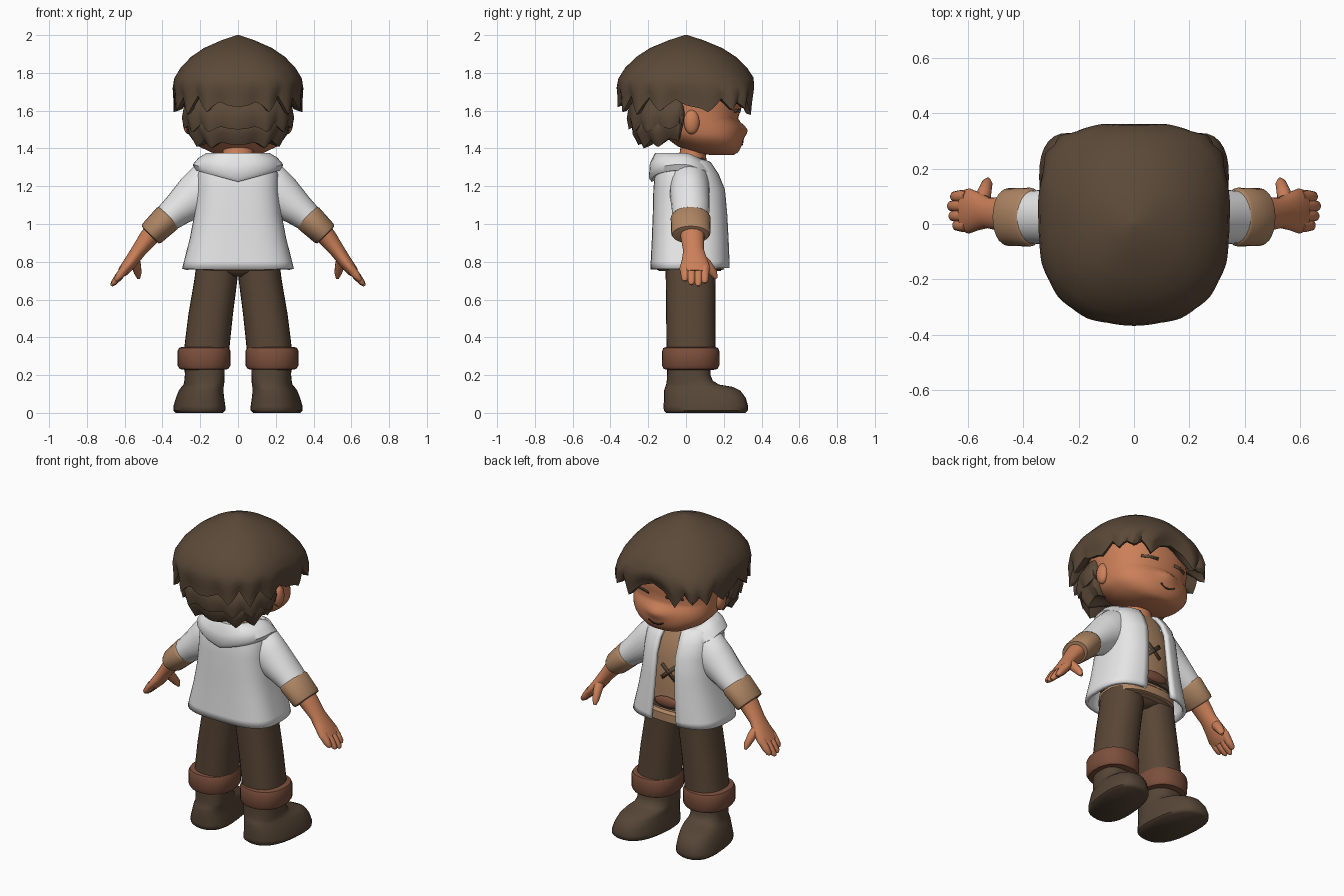
import bpy, bmesh, math
from mathutils import Vector
from mathutils.bvhtree import BVHTree

if "Cube" in bpy.data.objects:
    bpy.data.objects.remove(bpy.data.objects["Cube"])

COLOURS = {
    "dark_brown_hair": (0.105, 0.067, 0.040), "warm_skin": (0.60, 0.215, 0.10),
    "white_cloth": (0.82, 0.82, 0.82), "tan_cloth": (0.42, 0.235, 0.125),
    "red_brown_leather": (0.20, 0.078, 0.045), "brown_trousers": (0.100, 0.062, 0.037),
    "boot_brown": (0.092, 0.060, 0.037), "dark_ink": (0.045, 0.028, 0.018),
}
MATS = {}
for key, rgb in COLOURS.items():
    MATS[key] = bpy.data.materials.new(key)
    MATS[key].diffuse_color = (*rgb, 1)
HAIR, SKIN, WHITE, TAN, LEATHER, TROUSER, BOOT, INK = COLOURS


def spow(v, e):
    return math.copysign(abs(v) ** e, v)


def finish(name, bm, mat, mirror=False, thick=0, angle=45):
    bmesh.ops.recalc_face_normals(bm, faces=bm.faces)
    me = bpy.data.meshes.new(name)
    bm.to_mesh(me)
    bm.free()
    me.materials.append(MATS[mat])
    for f in me.polygons:
        f.use_smooth = True
    me.set_sharp_from_angle(angle=math.radians(angle))
    ob = bpy.data.objects.new(name, me)
    bpy.context.collection.objects.link(ob)
    if thick:
        mod = ob.modifiers.new("thickness", 'SOLIDIFY')
        mod.thickness, mod.offset = thick, 0
    if mirror:
        ob.modifiers.new("mirror", 'MIRROR').use_mirror_merge = False
    return ob


def skin_rows(rows, closed=True, caps=True):
    """Bridge rows of points into a surface."""
    bm = bmesh.new()
    vs = [[bm.verts.new(p) for p in r] for r in rows]
    n = len(rows[0])
    for a, b in zip(vs, vs[1:]):
        for i in range(n if closed else n - 1):
            j = (i + 1) % n
            bm.faces.new((a[i], a[j], b[j], b[i]))
    if caps:
        bm.faces.new(vs[0])
        bm.faces.new(vs[-1])
    return bm


def loft(name, secs, mat, p=2.0, n=24, upright=True, mirror=False, shape=None, angle=45):
    """Sections (x, y, z, depth radius, width radius) along a path."""
    rows = []
    P = [Vector(s[:3]) for s in secs]
    for i, s in enumerate(secs):
        d = Vector((0, 0, 1))
        if not upright:
            d = (P[min(i + 1, len(P) - 1)] - P[max(i - 1, 0)]).normalized()
        u = Vector((0, 1, 0))
        u = (u - d * u.dot(d)).normalized()
        v = u.cross(d)
        row = []
        for k in range(n):
            a = 2 * math.pi * k / n
            q = P[i] + u * s[3] * spow(math.cos(a), 2 / p) + v * s[4] * spow(math.sin(a), 2 / p)
            if shape:
                shape(q)
            row.append(q)
        rows.append(row)
    bm = skin_rows(rows)
    tree = BVHTree.FromBMesh(bm)
    finish(name, bm, mat, mirror, angle=angle)
    return tree


def ball(name, loc, size, mat, mirror=False):
    bm = bmesh.new()
    bmesh.ops.create_uvsphere(bm, u_segments=16, v_segments=10, radius=1)
    bmesh.ops.scale(bm, vec=size, verts=bm.verts)
    bmesh.ops.translate(bm, vec=loc, verts=bm.verts)
    finish(name, bm, mat, mirror)


def wrap(name, secs, mat, gap, p=3.0, n=48, thick=0.022):
    """Open-fronted shell; sections (z, width, back y, front y, front drop, back point)."""
    rows = []
    for z, rx, yb, yf, df, db in secs:
        row = []
        for k in range(n + 1):
            a = gap + (2 * math.pi - 2 * gap) * k / n
            c = math.cos(a)
            side = spow(math.sin(a), 2 / p)
            row.append((rx * side, spow(c, 2 / p) * (yf if c > 0 else -yb),
                        z - df * max(0, c) - (db * (1 - abs(side)) if c < 0 else 0)))
        rows.append(row)
    finish(name, skin_rows(rows, False, False), mat, thick=thick, angle=55)


def hair(name, prof, rx, yb, yf, cy, locks, amp, side_lift=0, pf=2.4, n=120):
    """Lobed cap; profile rows are (scale, z, lock strength)."""
    rows = []
    for s, z, w in prof:
        row = []
        for k in range(n):
            a = 2 * math.pi * k / n
            c, sn = math.cos(a), math.sin(a)
            # squarer at the front fringe, rounder on the crown
            p = 2.1 + ((pf - 2.1) * min(1, w * 1.8) if c > 0 else 0.35) * min(1, s)
            f = (locks * a / (2 * math.pi)) % 1
            zig = (1 - 2 * abs(f - 0.5)) * 2 - 1
            size = 0.8 + 0.3 * math.cos(3 * a) + 0.3 * math.cos(5 * a)
            r = s * (1 + 0.025 * zig * w)
            front = yf * (1 - 0.05 * w)
            row.append((rx * r * spow(sn, 2 / p),
                        cy + r * (front if c > 0 else yb) * spow(c, 2 / p),
                        z - amp * zig * size * w + side_lift * w * max(0, c + 0.45)))
        rows.append(row)
    finish(name, skin_rows(rows), HAIR, angle=50)


def stroke(name, tree, pts, width, mat, mirror=False):
    """Thin painted line laid on a surface, drawn in x and z from the face side."""
    bm = bmesh.new()
    rows = []
    for i, (x, z) in enumerate(pts):
        a, b = Vector(pts[max(i - 1, 0)]), Vector(pts[min(i + 1, len(pts) - 1)])
        d = (b - a).normalized() * width / 2
        row = []
        for s in (1, -1):
            qx, qz = x - d.y * s, z + d.x * s
            hit = tree.ray_cast(Vector((qx, 1, qz)), Vector((0, -1, 0)))[0]
            row.append(bm.verts.new((qx, (hit.y if hit else 0.2) + 0.004, qz)))
        rows.append(row)
    for a, b in zip(rows, rows[1:]):
        bm.faces.new((a[0], a[1], b[1], b[0]))
    finish(name, bm, mat, mirror, thick=0.003)


def nose_bump(q):
    if q.y > 0.1:
        q.y += 0.026 * math.exp(-(q.x / 0.06) ** 2 - ((q.z - 1.495) / 0.035) ** 2)


def turn_out(q):
    q.x += 0.11 * q.y


# Head with soft nose, ears and neck
head = loft("head", [(0, y, z, ry, rx) for z, y, rx, ry in (
    (1.365, .19, .07, .06), (1.378, .165, .14, .11), (1.41, .125, .205, .168),
    (1.44, .108, .235, .192), (1.46, .095, .25, .206), (1.48, .087, .256, .215),
    (1.50, .08, .26, .22), (1.52, .074, .262, .22), (1.54, .067, .265, .216),
    (1.56, .062, .266, .213), (1.62, .05, .27, .245), (1.72, .03, .275, .26),
    (1.82, 0, .24, .24), (1.90, 0, .12, .12))], SKIN, p=2.25, n=64, angle=70, shape=nose_bump)
ball("ear", (.262, .03, 1.54), (.03, .042, .065), SKIN, True)
loft("neck", [(0, .03, 1.28, .085, .10), (0, .035, 1.37, .07, .08),
              (0, .06, 1.46, .08, .085)], SKIN)

# Brows and smile
stroke("eyebrow", head, [(.06, 1.598), (.11, 1.602), (.16, 1.598)], .016, HAIR, True)
stroke("smile", head, [(x, 1.418 + 8 * x * x) for x in (-.05, -.035, -.015, .015, .035, .05)],
       .008, INK)

# Layered hair with pointed locks
hair("top_hair", [(.02, 2.0, 0), (.25, 1.973, 0), (.52, 1.932, 0), (.72, 1.885, 0),
                  (.88, 1.828, 0), (.98, 1.77, .1), (1.0, 1.725, .25), (.98, 1.68, .6),
                  (.97, 1.628, 1), (.9, 1.635, 1), (.74, 1.70, .2)],
     .345, .365, .367, 0, 15, .042, pf=4.2)
hair("middle_back_hair", [(.8, 1.70, 0), (.97, 1.62, .2), (1, 1.56, .6), (.95, 1.505, 1),
                          (.85, 1.52, 1), (.6, 1.56, .2)],
     .295, .27, .06, -.04, 13, .022, .04)
hair("lower_back_hair", [(.8, 1.60, 0), (1, 1.54, .2), (.98, 1.48, .6), (.84, 1.422, 1),
                         (.74, 1.43, 1), (.4, 1.45, .2)],
     .275, .235, .07, -.05, 11, .02, .05)

# Shirt with cross stitch, hem and belt
shirt = loft("shirt", [(0, .02, z, ry, rx) for z, rx, ry in (
    (.75, .20, .165), (.95, .185, .155), (1.15, .175, .15), (1.27, .16, .12),
    (1.35, .11, .075))], TAN, p=2.6, n=32)
loft("shirt_hem", [(0, .02, z, ry, rx) for z, rx, ry in (
    (.755, .20, .165), (.76, .215, .18), (.81, .212, .178), (.825, .195, .16))], TAN, p=2.6, n=32)
loft("belt", [(0, .02, z, ry, rx) for z, rx, ry in (
    (.835, .19, .155), (.84, .205, .172), (.875, .203, .172), (.88, .185, .155))],
     TROUSER, p=2.6, n=32)
ball("belt_knot", (0, .19, .882), (.085, .02, .034), LEATHER)
for side in (-1, 1):
    stroke("cross_stitch", shirt, [(-.048 * side, 1.022), (0, 1.065), (.048 * side, 1.108)],
           .024, HAIR)

# Open jacket and folded hood
wrap("jacket", [(.76, .285, -.178, .222, -.008, 0), (.80, .276, -.176, .222, 0, 0),
                (.92, .245, -.17, .217, 0, 0), (1.05, .22, -.165, .21, 0, 0),
                (1.18, .208, -.162, .198, 0, 0), (1.26, .205, -.155, .165, 0, 0),
                (1.32, .185, -.14, .125, 0, 0), (1.355, .13, -.105, .085, .02, 0)], WHITE, .18)
wrap("hood", [(1.33, .11, -.085, .075, .04, 0), (1.365, .135, -.12, .09, .05, 0),
              (1.37, .165, -.16, .11, .05, 0), (1.345, .205, -.185, .135, .06, .03),
              (1.315, .232, -.19, .152, .06, .07), (1.29, .22, -.18, .155, .05, .06),
              (1.285, .16, -.13, .12, .05, .03)], WHITE, .3, p=2.4, thick=.014)

# Sleeves, rolled cuffs and forearms
tube = dict(upright=False, mirror=True)
loft("sleeve", [(.10, .02, 1.24, .09, .10), (.15, .02, 1.215, .105, .125),
                (.225, .02, 1.15, .105, .117), (.32, .025, 1.075, .1, .088),
                (.40, .025, 1.01, .092, .07)], WHITE, **tube)
loft("sleeve_cuff", [(.362, .025, 1.043, .085, .06), (.366, .025, 1.039, .1, .074),
                     (.375, .025, 1.03, .106, .079), (.455, .025, .952, .104, .071),
                     (.464, .025, .943, .098, .065), (.466, .025, .941, .075, .05)], TAN, **tube)
loft("forearm", [(.42, .03, .99, .066, .056), (.475, .035, .925, .062, .05),
                 (.525, .04, .86, .055, .04), (.56, .045, .81, .068, .036),
                 (.595, .047, .765, .082, .032), (.615, .047, .74, .075, .026)], SKIN, **tube)

# Fingers and thumb
for i, (dy, reach) in enumerate(((-.052, .78), (-.018, 1.0), (.018, 1.08), (.052, .9))):
    x, y, z, t = .597, .047 + dy, .765, reach
    loft("finger_%d" % (i + 1), [(x, y, z, .024, .026), (x + .035 * t, y, z - .045 * t, .023, .022),
         (x + .06 * t, y, z - .075 * t, .018, .015), (x + .068 * t, y, z - .086 * t, .007, .006)],
         SKIN, n=10, **tube)
loft("thumb", [(.55, .07, .825, .03, .028), (.54, .11, .785, .028, .026),
               (.53, .145, .74, .022, .02), (.526, .16, .712, .009, .008)], SKIN, n=12, **tube)

# Trousers with rolled leather cuffs
loft("trouser_seat", [(0, .025, z, ry, rx) for z, rx, ry in (
    (.722, .03, .09), (.745, .14, .125), (.80, .2, .14))], TROUSER, p=2.4)
loft("trouser_leg", [(.108, .025, .79, .135, .112), (.118, .025, .70, .132, .114),
                     (.145, .025, .52, .13, .118), (.17, .027, .30, .13, .12)],
     TROUSER, p=2.3, n=28, mirror=True)
loft("boot_cuff", [(.18, .025, z, ry, rx) for z, ry, rx in (
    (.228, .12, .105), (.232, .142, .128), (.25, .151, .14), (.325, .152, .141),
    (.344, .145, .132), (.35, .125, .115))], LEATHER, p=2.3, n=28, mirror=True)

# Boots with toes turned slightly outward
loft("boot", [(x, y, z, ry, rx) for z, x, y, rx, ry in (
    (0, .193, .105, .12, .21), (.012, .193, .105, .133, .222), (.035, .193, .105, .133, .224),
    (.08, .19, .10, .123, .216), (.118, .186, .086, .114, .202), (.138, .18, .068, .108, .178),
    (.150, .177, .035, .105, .14), (.17, .176, .02, .104, .122), (.20, .175, .015, .103, .115),
    (.26, .175, .015, .105, .115))],
     BOOT, p=2.5, n=32, mirror=True, shape=turn_out)

for m in bpy.data.materials:
    if m.users and not m.is_grease_pencil:
        m.use_nodes = True
        m.node_tree.nodes["Principled BSDF"].inputs["Base Color"].default_value = m.diffuse_color
